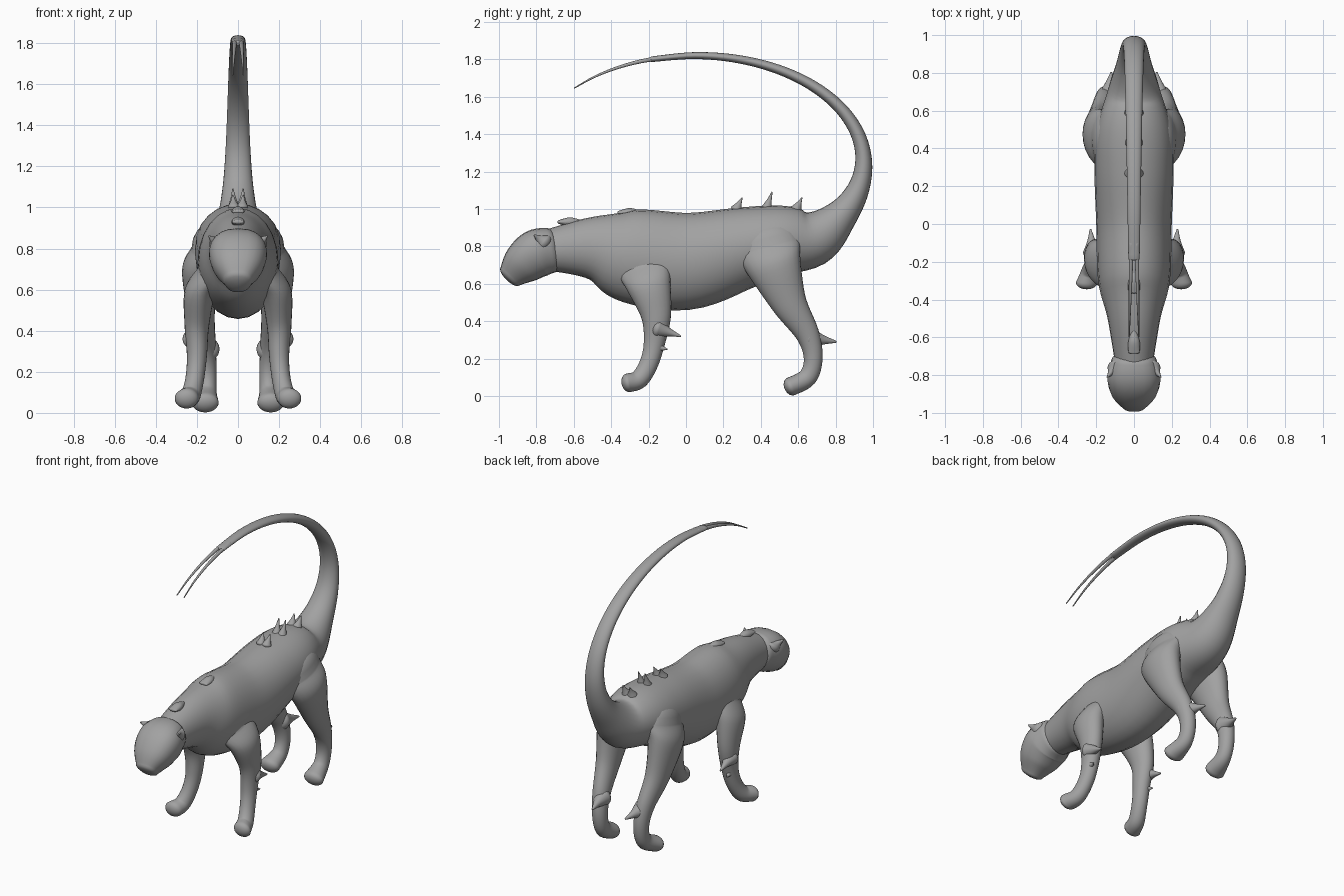
import bpy, bmesh, math
from mathutils import Vector

cube = bpy.data.objects.get("Cube")
if cube:
    bpy.data.objects.remove(cube, do_unlink=True)

grey = (0.36, 0.36, 0.36, 1)
hide = bpy.data.materials.new("grey hide")
hide.use_nodes = True
hide.diffuse_color = grey
hide.node_tree.nodes["Principled BSDF"].inputs["Base Color"].default_value = grey

RING_SIDES = 24
CURVE_STEPS = 6


def smooth_path(keys):
    """Catmull-Rom samples through keys of (x, y, z, side radius, normal radius)."""
    padded = [keys[0], *keys, keys[-1]]
    samples = []
    for before, start, end, after in zip(padded, padded[1:], padded[2:], padded[3:]):
        for step in range(CURVE_STEPS):
            t = step / CURVE_STEPS
            sample = []
            for p, q, r, s in zip(before, start, end, after):
                linear = (r - p) * t
                square = (2 * p - 5 * q + 4 * r - s) * t ** 2
                cubic = (3 * q - p - 3 * r + s) * t ** 3
                sample.append(q + (linear + square + cubic) / 2)
            samples.append(sample)
    return samples + [list(keys[-1])]


def loft(name, keys, side=1, cap=0.7, power=1, taper=0):
    """Skin elliptical rings along a path, with rounded ends."""
    samples = smooth_path(keys)
    centres = [Vector((side * x, y, z)) for x, y, z, *radii in samples]
    rings = []
    for i, (centre, sample) in enumerate(zip(centres, samples)):
        tangent = centres[min(i + 1, len(centres) - 1)] - centres[max(i - 1, 0)]
        tangent.x = 0
        rings.append((centre, tangent.normalized(), sample[3], sample[4]))

    def dome(ring, sign):
        centre, tangent, wide, deep = ring
        for step in range(1, 5):
            angle = step * math.pi / 9
            shift = tangent * sign * cap * deep * math.sin(angle)
            shrink = math.cos(angle)
            yield centre + shift, tangent, wide * shrink, deep * shrink

    rings = list(dome(rings[0], -1))[::-1] + rings + list(dome(rings[-1], 1))

    bm = bmesh.new()
    across = Vector((1, 0, 0))
    loops = []
    for centre, tangent, wide, deep in rings:
        normal = across.cross(tangent)
        loop = []
        for k in range(RING_SIDES):
            angle = math.tau * k / RING_SIDES
            c, s = math.cos(angle), math.sin(angle)
            width = math.copysign(abs(c) ** power, c) * (1 - taper * s)
            loop.append(bm.verts.new(centre + across * wide * width + normal * deep * s))
        loops.append(loop)
    for lower, upper in zip(loops, loops[1:]):
        for k in range(RING_SIDES):
            bm.faces.new((lower[k - 1], lower[k], upper[k], upper[k - 1]))
    bm.faces.new(loops[0])
    bm.faces.new(loops[-1])
    bmesh.ops.recalc_face_normals(bm, faces=bm.faces)
    mesh = bpy.data.meshes.new(name)
    bm.to_mesh(mesh)
    bm.free()
    mesh.materials.append(hide)
    for polygon in mesh.polygons:
        polygon.use_smooth = True
    bpy.context.collection.objects.link(bpy.data.objects.new(name, mesh))


def spike(name, base, tip, radius, side):
    """Concave thorn from base to tip."""
    base, tip = Vector(base), Vector(tip)
    middle = base.lerp(tip, 0.5)
    loft(name, [(*base, radius, radius), (*middle, radius * 0.45, radius * 0.45),
                (*tip, radius * 0.1, radius * 0.1)], side)


def leg(name, path, side):
    """Leg that swells towards the thigh and widens again at the paw."""
    keys = []
    for x, y, z in path:
        swell = max(0, z - 0.2) ** 1.5
        paw = max(0, 0.1 - z) * 0.4
        keys.append((x, y, z, 0.046 + 0.13 * swell + paw, 0.05 + 0.28 * swell))
    loft(name, keys, side)


def tail_point(degrees):
    """Position on the elliptical sweep of the tail."""
    angle = math.radians(degrees)
    return 0.05 + 0.9 * math.cos(angle), 1.25 + 0.57 * math.sin(angle)


def tail_key(degrees):
    along = (degrees + 45) / 150
    root = (1 - along) ** 8
    wide = 0.07 - 0.04 * along + 0.075 * root
    deep = 0.05 - 0.035 * along + 0.1 * root
    return (0, *tail_point(degrees), wide, deep)


# Neck, trunk and tail as one continuous skin
trunk = [(0, -.74, .78, .1, .11), (0, -.5, .79, .14, .17), (0, -.3, .75, .19, .25),
         (0, 0, .72, .2, .26), (0, .3, .79, .21, .22), (0, .5, .83, .2, .19)]
tail = [tail_key(degrees) for degrees in range(-45, 106, 15)]
loft("body_and_tail", trunk + tail)

# Wedge-shaped head, broad at the brow
loft("head", [(0, -.72, .78, .12, .12), (0, -.8, .76, .14, .13),
              (0, -.88, .7, .12, .11), (0, -.94, .64, .07, .07)],
     cap=0.4, power=0.8, taper=0.12)

for side, label in ((1, "left"), (-1, "right")):
    # Legs curve down into rounded paws
    leg(label + "_front_leg", [(.1, -.23, .7), (.18, -.2, .6), (.2, -.16, .43), (.2, -.17, .28),
                               (.21, -.2, .17), (.23, -.25, .09), (.25, -.31, .07)], side)
    leg(label + "_hind_leg", [(.12, .44, .8), (.18, .47, .7), (.18, .55, .5), (.16, .65, .33),
                              (.15, .68, .2), (.15, .65, .1), (.16, .56, .05)], side)

    # Hooked spurs behind the legs
    spike(label + "_front_spur", (.22, -.15, .36), (.23, -.03, .32), 0.05, side)
    spike(label + "_front_small_spur", (.21, -.15, .26), (.23, -.1, .25), 0.03, side)
    spike(label + "_hind_spur", (.15, .66, .31), (.12, .8, .29), 0.06, side)

    # Ear-like brow corner
    spike(label + "_brow", (.09, -.76, .82), (.14, -.81, .86), 0.05, side)

    # Forked tail tip
    fork = []
    for step in range(5):
        radius = 0.013 - 0.0025 * step
        fork.append((0.014 + 0.003 * step, *tail_point(100 + 9 * step), radius, radius))
    loft(label + "_tail_tip", fork, side)

    # Thorns along the rump
    for index, tip in enumerate((1.06, 1.09, 1.06)):
        y = 0.27 + 0.16 * index
        spike(f"{label}_thorn_{index + 1}", (.02, y, 1), (.025, y + 0.03, tip), 0.03, side)

# Low bumps on the shoulders and nape
for name, y, z in (("shoulder_bump", -.3, .98), ("nape_bump", -.62, .93)):
    loft(name, [(0, y - 0.06, z, .03, .01), (0, y, z, .03, .025), (0, y + 0.06, z, .01, .01)])
